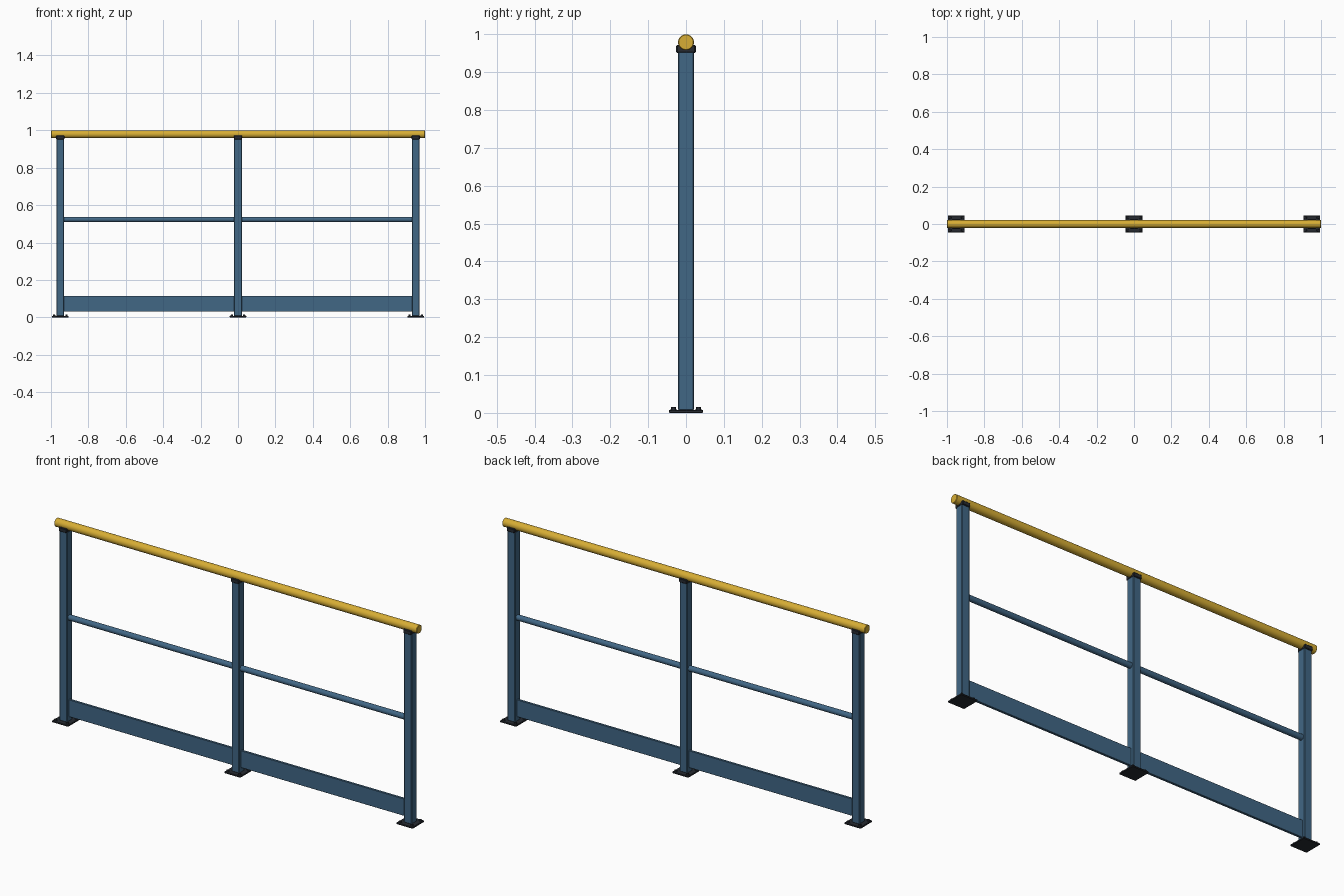
import bpy, math

if "Cube" in bpy.data.objects:
    bpy.data.objects.remove(bpy.data.objects["Cube"])


def material(name, rgb):
    m = bpy.data.materials.new(name)
    m.diffuse_color = (*rgb, 1.0)
    m.use_nodes = True
    m.node_tree.nodes["Principled BSDF"].inputs["Base Color"].default_value = m.diffuse_color
    return m


BLUE = material("steel blue paint", (0.053, 0.135, 0.235))
YELLOW = material("safety yellow paint", (0.68, 0.42, 0.035))
DARK = material("dark metal", (0.019, 0.023, 0.03))


def finish(ob, name, mat, bevel=0.0, segments=1):
    ob.name = name
    ob.data.materials.append(mat)
    bpy.ops.object.transform_apply(location=False, rotation=True, scale=True)
    if bevel:
        b = ob.modifiers.new("bevel", 'BEVEL')
        b.width, b.segments, b.limit_method = bevel, segments, 'ANGLE'
    return ob


def box(name, mat, x, y, z, bevel=0.0):
    """Box from (min, max) ranges on each axis."""
    bpy.ops.mesh.primitive_cube_add(size=1, location=[sum(r) / 2 for r in (x, y, z)])
    ob = bpy.context.object
    ob.scale = [r[1] - r[0] for r in (x, y, z)]
    return finish(ob, name, mat, bevel)


def tube_x(name, mat, x0, x1, z, radius, sides, bevel=0.0):
    """Round bar running along x."""
    bpy.ops.mesh.primitive_cylinder_add(
        vertices=sides, radius=radius, depth=x1 - x0,
        location=((x0 + x1) / 2, 0, z), rotation=(0, math.pi / 2, 0))
    ob = finish(bpy.context.object, name, mat, bevel)
    bpy.ops.object.shade_smooth_by_angle(angle=math.radians(35))
    return ob


# Top handrail
tube_x("handrail", YELLOW, -1.0, 1.0, 0.979, 0.021, 32, 0.002)

posts = {"left": -0.95, "middle": 0.0, "right": 0.95}
for side, x in posts.items():
    # Square post, its base plate and the saddle that holds the handrail
    box(side + "_post", BLUE, (x - 0.021, x + 0.021), (-0.021, 0.021), (0.006, 0.955), 0.003)
    box(side + "_base_plate", DARK, (x - 0.045, x + 0.045), (-0.045, 0.045), (0, 0.008), 0.0015)
    box(side + "_saddle", DARK, (x - 0.022, x + 0.022), (-0.026, 0.026), (0.951, 0.972), 0.003)
    # Hex bolts on the plate corners
    for i, (sx, sy) in enumerate([(-1, -1), (1, -1), (1, 1), (-1, 1)]):
        bpy.ops.mesh.primitive_cone_add(
            vertices=6, radius1=0.008, radius2=0.006, depth=0.008,
            location=(x + sx * 0.033, sy * 0.033, 0.011))
        finish(bpy.context.object, f"{side}_bolt_{i + 1}", DARK)

# Mid rail and toe board in each bay
for side, x0, x1 in (("left", -0.935, -0.015), ("right", 0.015, 0.935)):
    tube_x(side + "_mid_rail", BLUE, x0, x1, 0.523, 0.014, 24)
    box(side + "_toe_board", BLUE, (x0, x1), (-0.006, 0.006), (0.03, 0.115), 0.001)
